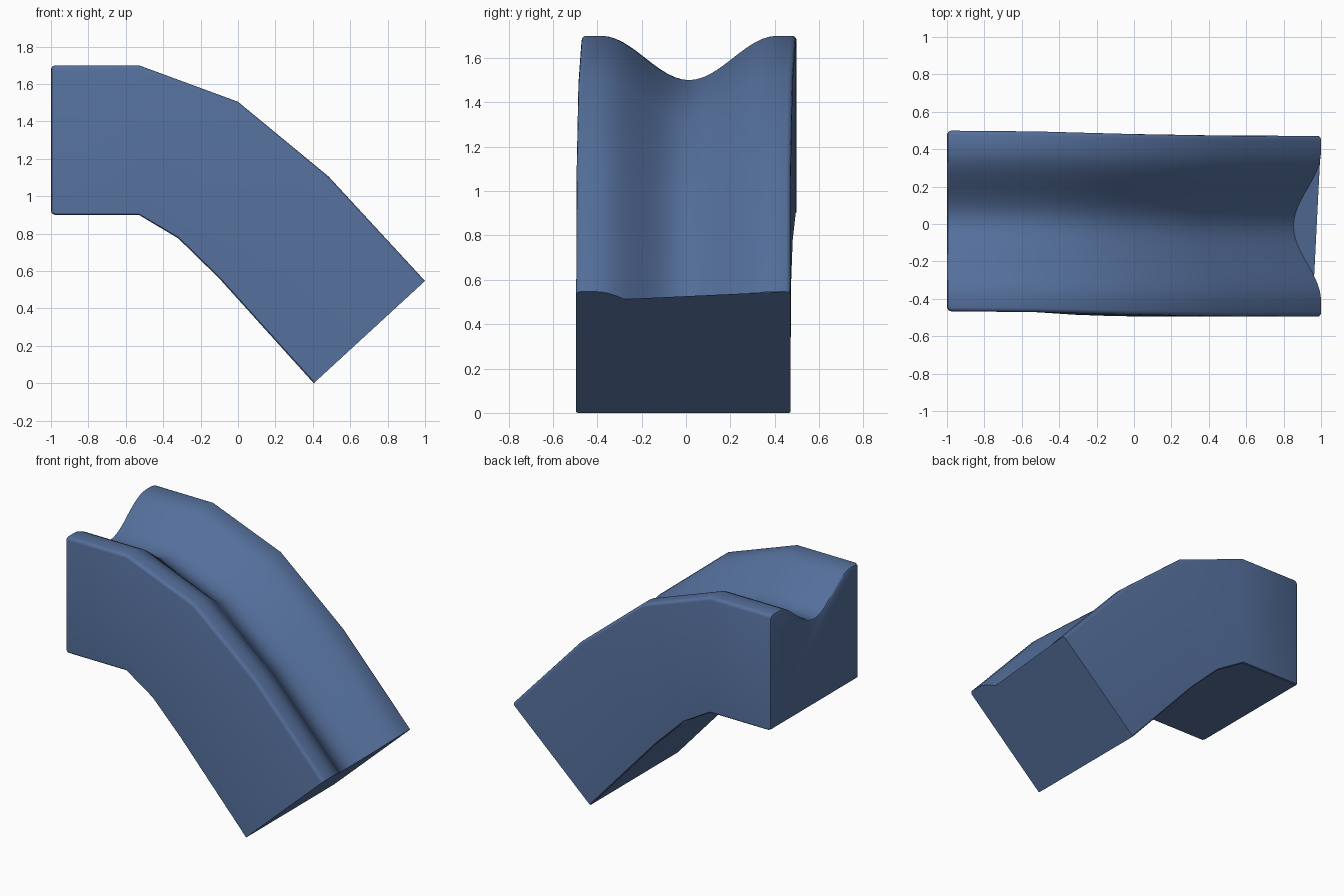
import bpy, bmesh, math
from mathutils import Vector

if "Cube" in bpy.data.objects:
    bpy.data.objects.remove(bpy.data.objects["Cube"])

# Bend stations: top point (x, z), bottom point (x, z), sideways offset, edge inset
stations = [
    ((-1.0, 1.70), (-1.0, 0.90), 0.016, 0.022),
    ((-0.994, 1.70), (-0.994, 0.90), 0.016, 0.007),
    ((-0.978, 1.70), (-0.978, 0.90), 0.016, 0.0),
    ((-0.53, 1.70), (-0.53, 0.90), 0.012, 0.0),
    ((0.0, 1.505), (-0.32, 0.775), -0.002, 0.0),
    ((0.485, 1.105), (-0.10, 0.56), -0.010, 0.0),
    ((1.0, 0.547), (0.405, 0.0), -0.012, 0.0),
]
HALF, R = 0.483, 0.022

# Cross-section: (y, depth, side) with side 0 = measured from top, 1 = from bottom
corner = [(HALF - R + R * math.sin(a), R - R * math.cos(a))
          for a in (math.pi / 2, math.pi / 3, math.pi / 6, 0)]
groove = [(-0.4 + 0.8 * i / 24, 0) for i in range(25)]
groove = [(y, 0.1 + 0.1 * math.cos(math.pi * y / 0.4)) for y, _ in groove]
top = [(-y, d) for y, d in corner] + groove + corner[::-1]
B = 0.006
bottom = [(HALF, B), (HALF - B, 0), (-HALF + B, 0), (-HALF, B)]
profile = [(y, d, 0) for y, d in top] + [(y, d, 1) for y, d in bottom]

bm = bmesh.new()
rings = []
for t, b, off, inset in stations:
    t, b = Vector((t[0], 0, t[1])), Vector((b[0], 0, b[1]))
    down = (b - t).normalized()
    ring = []
    for y, d, side in profile:
        p = b - down * (d + inset) if side else t + down * (d + inset)
        p.y = y * (HALF - inset) / HALF + off
        ring.append(bm.verts.new(p))
    rings.append(ring)

# Swept skin
n = len(profile)
for r0, r1 in zip(rings, rings[1:]):
    for i in range(n):
        j = (i + 1) % n
        bm.faces.new((r0[i], r0[j], r1[j], r1[i]))

# Grooved cap on the upper end; lower cap bridges straight over the groove
bm.faces.new(rings[0][::-1])
bm.faces.new([v for v, (y, d, s) in zip(rings[-1], profile)
              if s or y < -0.26 or y > HALF - R - 0.001])
bmesh.ops.recalc_face_normals(bm, faces=bm.faces)

mesh = bpy.data.meshes.new("curved_channel")
bm.to_mesh(mesh)
bm.free()
obj = bpy.data.objects.new("curved_channel", mesh)
bpy.context.collection.objects.link(obj)

mat = bpy.data.materials.new("blue")
mat.diffuse_color = (0.09, 0.16, 0.33, 1)
mat.use_nodes = True
mat.node_tree.nodes["Principled BSDF"].inputs["Base Color"].default_value = mat.diffuse_color
mesh.materials.append(mat)

bpy.context.view_layer.objects.active = obj
obj.select_set(True)
bpy.ops.object.shade_smooth_by_angle(angle=math.radians(40))
